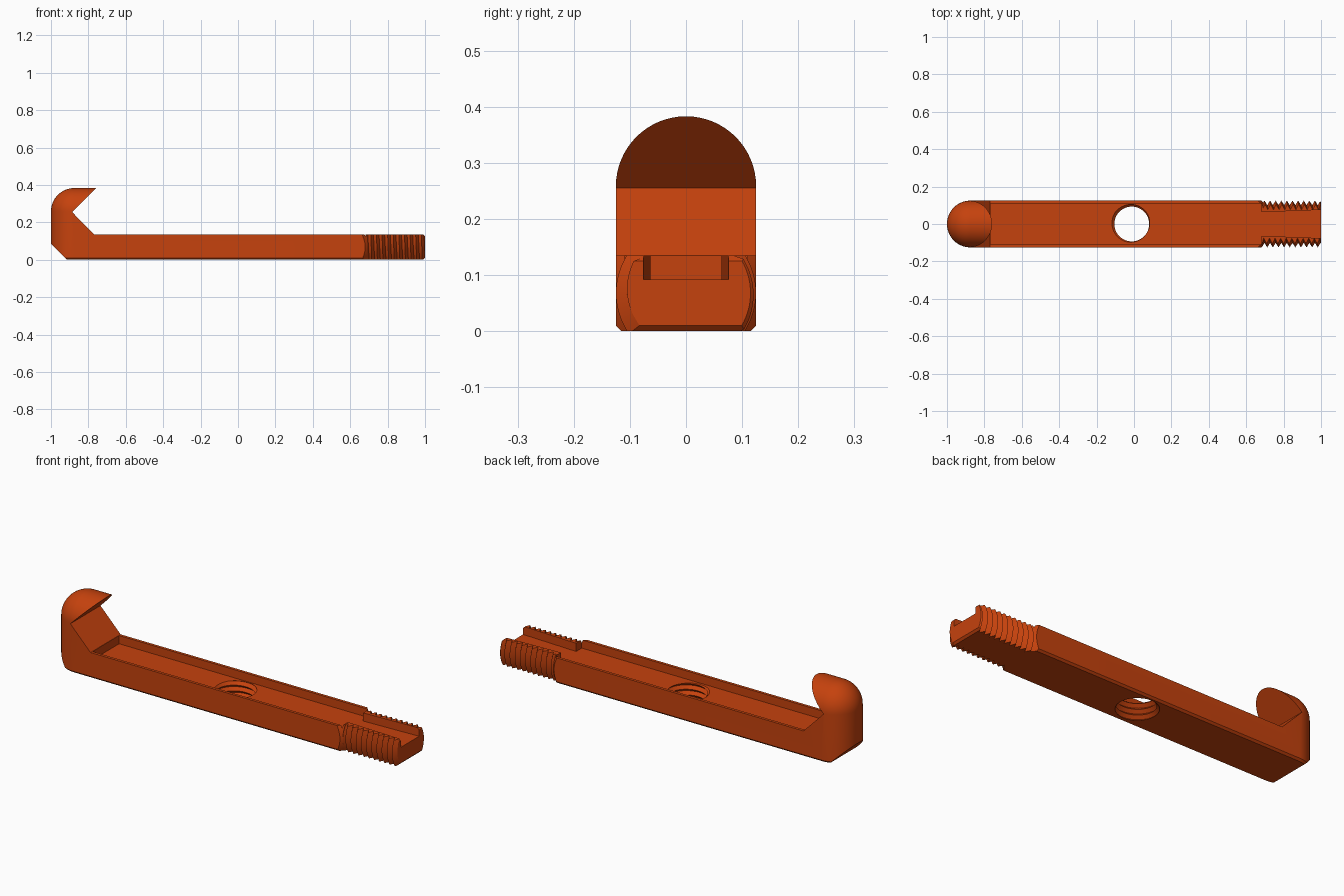
import bpy, bmesh, math
from math import pi, cos, sin
from mathutils import Vector, Matrix

cube = bpy.data.objects.get("Cube")
if cube:
    bpy.data.objects.remove(cube, do_unlink=True)

orange = bpy.data.materials.new("burnt orange")
orange.use_nodes = True
COLOUR = (0.56, 0.054, 0.004, 1)
orange.diffuse_color = COLOUR
orange.node_tree.nodes["Principled BSDF"].inputs["Base Color"].default_value = COLOUR

W = 0.125      # half width of the bar
TOP = 0.135    # top of the bar
AXIS = 0.068   # height of the screw axis
NECK = 0.69    # where the thread begins
PITCH = 0.03


def make(name, bm):
    bmesh.ops.recalc_face_normals(bm, faces=bm.faces[:])
    mesh = bpy.data.meshes.new(name)
    bm.to_mesh(mesh)
    bm.free()
    mesh.materials.append(orange)
    ob = bpy.data.objects.new(name, mesh)
    bpy.context.collection.objects.link(ob)
    return ob


def hull(name, points):
    bm = bmesh.new()
    for p in points:
        bm.verts.new(p)
    res = bmesh.ops.convex_hull(bm, input=bm.verts[:])
    loose = [v for v in bm.verts if not v.link_faces]
    bmesh.ops.delete(bm, geom=loose, context='VERTS')
    bmesh.ops.dissolve_limit(bm, angle_limit=0.001, verts=bm.verts[:], edges=bm.edges[:])
    return make(name, bm)


def slab(x, half, low, high):
    """Four corners of a cross-section at x."""
    return [(x, y, z) for y in (-half, half) for z in (low, high)]


def extrude_profile(name, points, half):
    """Side outline extruded across the width."""
    bm = bmesh.new()
    face = bm.faces.new([bm.verts.new((x, -half, z)) for x, z in points])
    res = bmesh.ops.extrude_face_region(bm, geom=[face])
    new = [g for g in res["geom"] if isinstance(g, bmesh.types.BMVert)]
    bmesh.ops.translate(bm, verts=new, vec=(0, 2 * half, 0))
    return make(name, bm)


def cone(name, x0, r0, x1, r1):
    """Cone along x around the screw axis."""
    bm = bmesh.new()
    bmesh.ops.create_cone(bm, cap_ends=True, segments=96, radius1=r0, radius2=r1, depth=x1 - x0,
                          matrix=Matrix.Translation(((x0 + x1) / 2, 0, AXIS)) @ Matrix.Rotation(pi / 2, 4, 'Y'))
    return make(name, bm)


def screw(name, root, crest, turns, matrix, seg=48):
    """Closed helical thread rising along local z."""
    bm = bmesh.new()
    count = turns * seg + 1

    def helix(r, lift):
        return [bm.verts.new(matrix @ Vector((r * cos(2 * pi * n / seg), r * sin(2 * pi * n / seg),
                                              PITCH * (n / seg + lift)))) for n in range(count)]
    c, r = helix(crest, 0), helix(root, 0.5)
    for n in range(count - 1):
        bm.faces.new((c[n], c[n + 1], r[n + 1], r[n]))
        if n + seg + 1 < count:
            bm.faces.new((r[n], r[n + 1], c[n + seg + 1], c[n + seg]))
    # close both ends with fans
    for loop, z in ((c[:seg + 1] + [r[0]], 0), (r[-seg - 1:] + [c[-1]], PITCH * turns)):
        hub = bm.verts.new(matrix @ Vector((0, 0, z)))
        for a, b in zip(loop, loop[1:] + loop[:1]):
            bm.faces.new((a, b, hub))
    return make(name, bm)


def combine(ob, tool, operation):
    mod = ob.modifiers.new(operation, 'BOOLEAN')
    mod.operation, mod.object, mod.solver = operation, tool, 'EXACT'
    bpy.context.view_layer.update()
    graph = bpy.context.evaluated_depsgraph_get()
    mesh = bpy.data.meshes.new_from_object(ob.evaluated_get(graph))
    ob.modifiers.clear()
    ob.data = mesh


# Bar with hook: side outline limited by a round-ended, domed envelope
bar = extrude_profile("hooked_bar", [
    (-1.1, 0.185), (-0.815, -0.1), (NECK, -0.1), (NECK, TOP), (-0.77, TOP),
    (-0.887, 0.255), (-0.737, 0.405), (-0.737, 0.5), (-1.1, 0.5)], 0.2)
CX, CZ = -0.875, 0.258
envelope_points = []
for i in range(64):
    a = 2 * pi * i / 64
    rings = [(W - 0.01, 0), (W, 0.01)]
    rings += [(W * cos(t * pi / 32), CZ + W * sin(t * pi / 32)) for t in range(16)]
    for radius, z in rings:
        for shift in (0, 2):
            envelope_points.append((CX + shift + radius * cos(a), radius * sin(a), z))
envelope_points += [(CX, 0, CZ + W), (CX + 2, 0, CZ + W)]
envelope = hull("envelope", envelope_points)
shoulder = cone("shoulder_cone", -2, 2.805, 0.8, 0.005)
combine(bar, envelope, 'INTERSECT')
combine(bar, shoulder, 'INTERSECT')

# Threaded end with flattened top and bottom
along_x = Matrix.Translation((NECK - 0.06, 0, AXIS)) @ Matrix.Rotation(pi / 2, 4, 'Y')
end = screw("threaded_end", 0.101, W, 15, along_x)
flats = hull("flats", slab(NECK, 0.2, 0, TOP) + slab(0.99, 0.2, 0, TOP) + slab(1, 0.2, 0.01, TOP - 0.01))
tip = cone("tip_cone", 0.5, 0.615, 1.1, 0.015)
combine(end, flats, 'INTERSECT')
combine(end, tip, 'INTERSECT')

# Channel along the top, narrow slot through the thread, tapped hole
FLOOR = 0.092
channel = hull("channel", slab(-0.768, 0.11, FLOOR, 0.2) + slab(0.683, 0.11, FLOOR, 0.2))
slot = hull("slot", slab(0.6, 0.06, FLOOR, 0.2) + slab(0.99, 0.06, FLOOR, 0.2) + slab(1.01, 0.076, FLOOR, 0.2))
tap = screw("tap", 0.093, 0.109, 9, Matrix.Translation((-0.012, 0, -0.07)))
for ob, tools in ((bar, (channel, slot, tap)), (end, (slot,))):
    for tool in tools:
        combine(ob, tool, 'DIFFERENCE')

for helper in (envelope, shoulder, flats, tip, channel, slot, tap):
    bpy.data.objects.remove(helper, do_unlink=True)

# Smooth the round parts and keep the machined edges sharp
for ob in (bar, end):
    bpy.ops.object.select_all(action='DESELECT')
    ob.select_set(True)
    bpy.context.view_layer.objects.active = ob
    bpy.ops.object.shade_smooth_by_angle(angle=math.radians(25))
